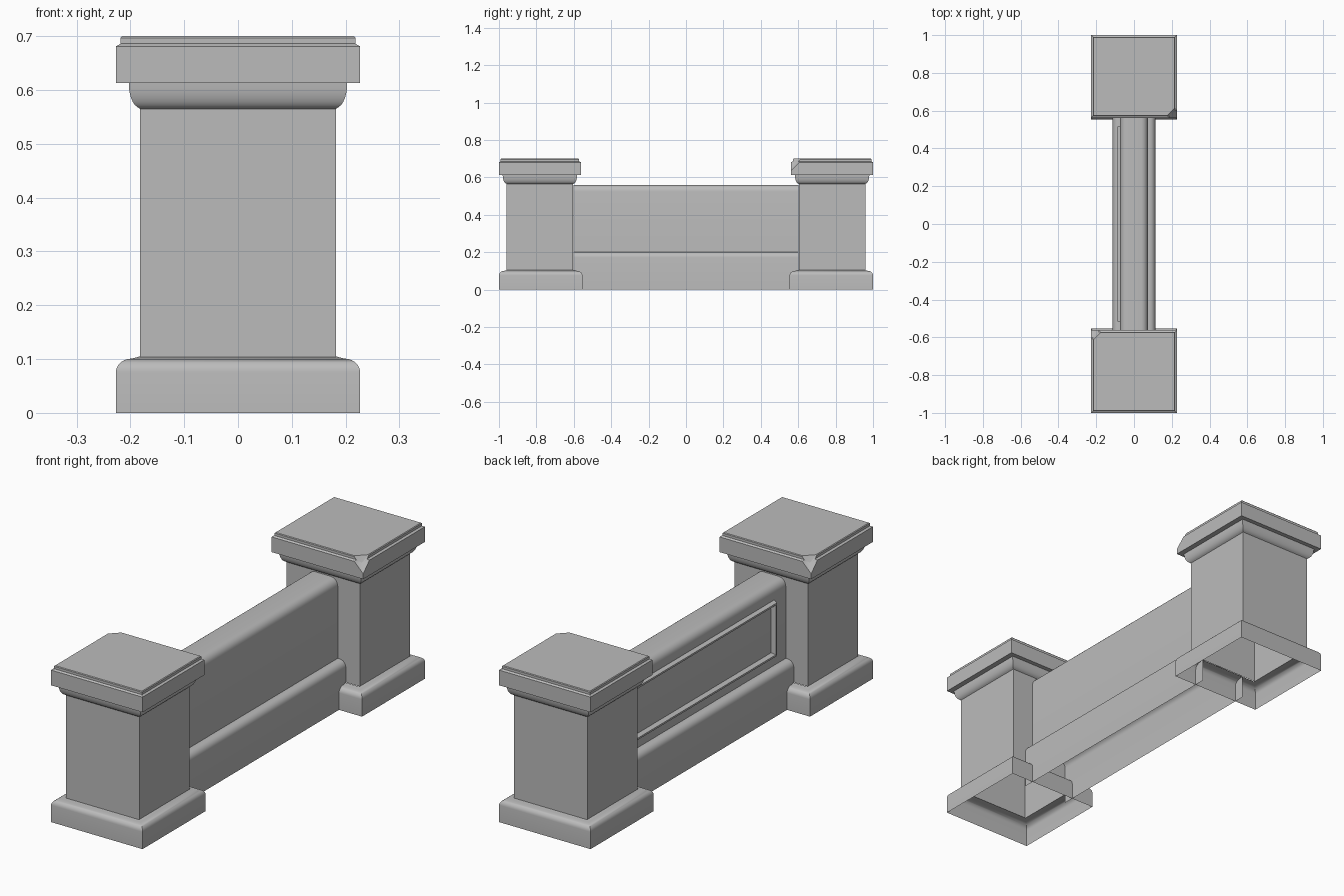
import bpy, bmesh
from math import sin, cos, pi, radians
from mathutils import Matrix

if "Cube" in bpy.data.objects:
    bpy.data.objects.remove(bpy.data.objects["Cube"], do_unlink=True)

GREY = (0.5, 0.5, 0.5, 1)
stone = bpy.data.materials.new("grey_stone")
stone.use_nodes = True
stone.diffuse_color = GREY
bsdf = stone.node_tree.nodes["Principled BSDF"]
bsdf.inputs["Base Color"].default_value = GREY
bsdf.inputs["Roughness"].default_value = 0.8


def loft(rings, closed=True, cap_start=False, cap_end=False):
    """Skin a list of point rings into a bmesh."""
    bm = bmesh.new()
    loops = [[bm.verts.new(p) for p in ring] for ring in rings]
    for a, b in zip(loops, loops[1:]):
        n = len(a)
        for i in range(n if closed else n - 1):
            j = (i + 1) % n
            bm.faces.new((a[i], a[j], b[j], b[i]))
    if cap_start:
        bm.faces.new(loops[0])
    if cap_end:
        bm.faces.new(loops[-1])
    bmesh.ops.recalc_face_normals(bm, faces=bm.faces)
    return bm


def finish(name, bm, turn=0):
    bm.transform(Matrix.Rotation(turn, 4, "Z"))
    mesh = bpy.data.meshes.new(name)
    bm.to_mesh(mesh)
    bm.free()
    mesh.materials.append(stone)
    obj = bpy.data.objects.new(name, mesh)
    bpy.context.collection.objects.link(obj)
    bpy.ops.object.select_all(action="DESELECT")
    obj.select_set(True)
    bpy.context.view_layer.objects.active = obj
    bpy.ops.object.shade_smooth_by_angle(angle=radians(32))


def arc(cx, cz, rx, rz, start, end, steps=6):
    """Quarter-ellipse points for a moulding, angles in degrees."""
    angles = [radians(start + (end - start) * i / steps) for i in range(steps + 1)]
    return [(cx + rx * cos(a), cz + rz * sin(a)) for a in angles]


def square_rings(profile, centre, trim):
    """Rectangular rings from (half width, height) pairs."""
    return [[(x * r, centre + y * (r - trim), z)
             for x, y in ((-1, -1), (1, -1), (1, 1), (-1, 1))] for r, z in profile]


# Pillars: hollow plinth, shaft with curved neck, chipped cap slab
plinth = [(0.227, 0)] + arc(0.197, 0.076, 0.03, 0.025, 0, 90) + [(0.182, 0.105)]
shaft = [(0.182, 0.104), (0.182, 0.565)] + arc(0.182, 0.613, 0.021, 0.046, -75, 0)
slab = [(0.227, 0.613), (0.227, 0.681), (0.218, 0.686), (0.218, 0.697), (0.215, 0.7)]

for side, turn in (("back", 0), ("front", pi)):
    finish(side + "_pillar_plinth", loft(square_rings(plinth, 0.777, 0.004)), turn)
    finish(side + "_pillar_shaft", loft(square_rings(shaft, 0.781, 0.004)), turn)
    cap = loft(square_rings(slab, 0.781, 0.008), cap_start=True, cap_end=True)
    # Broken corner, hollowed slightly at its middle
    cut = bmesh.ops.bisect_plane(cap, geom=cap.verts[:] + cap.edges[:] + cap.faces[:],
                                 plane_co=(0.164, 0.562, 0.7), plane_no=(1, -1, 1),
                                 clear_outer=True)
    rim = [e for e in cut["geom_cut"] if isinstance(e, bmesh.types.BMEdge)]
    fill = bmesh.ops.holes_fill(cap, edges=rim, sides=0)
    bmesh.ops.recalc_face_normals(cap, faces=cap.faces)
    bmesh.ops.poke(cap, faces=fill["faces"], offset=-0.008)
    finish(side + "_pillar_cap", cap, turn)

# Low wall: stepped section with rounded shoulders, open underneath
half = ([(0.113, 0)] + arc(0.083, 0.172, 0.03, 0.03, 0, 90)
        + [(0.073, 0.202)] + arc(0.038, 0.525, 0.035, 0.035, 0, 90))
section = half + [(-x, z) for x, z in reversed(half)]
finish("wall", loft([[(x, y, z) for x, z in section] for y in (-0.602, 0.602)],
                    closed=False))

# Raised moulding frame on one side of the wall
frame = [(0, -0.072), (0.006, -0.091), (0.014, -0.091), (0.022, -0.072)]
finish("wall_panel_frame", loft(
    [[(x, sy * (0.52 - i), 0.37 + sz * (0.125 - i))
      for sy, sz in ((-1, -1), (1, -1), (1, 1), (-1, 1))] for i, x in frame]))
